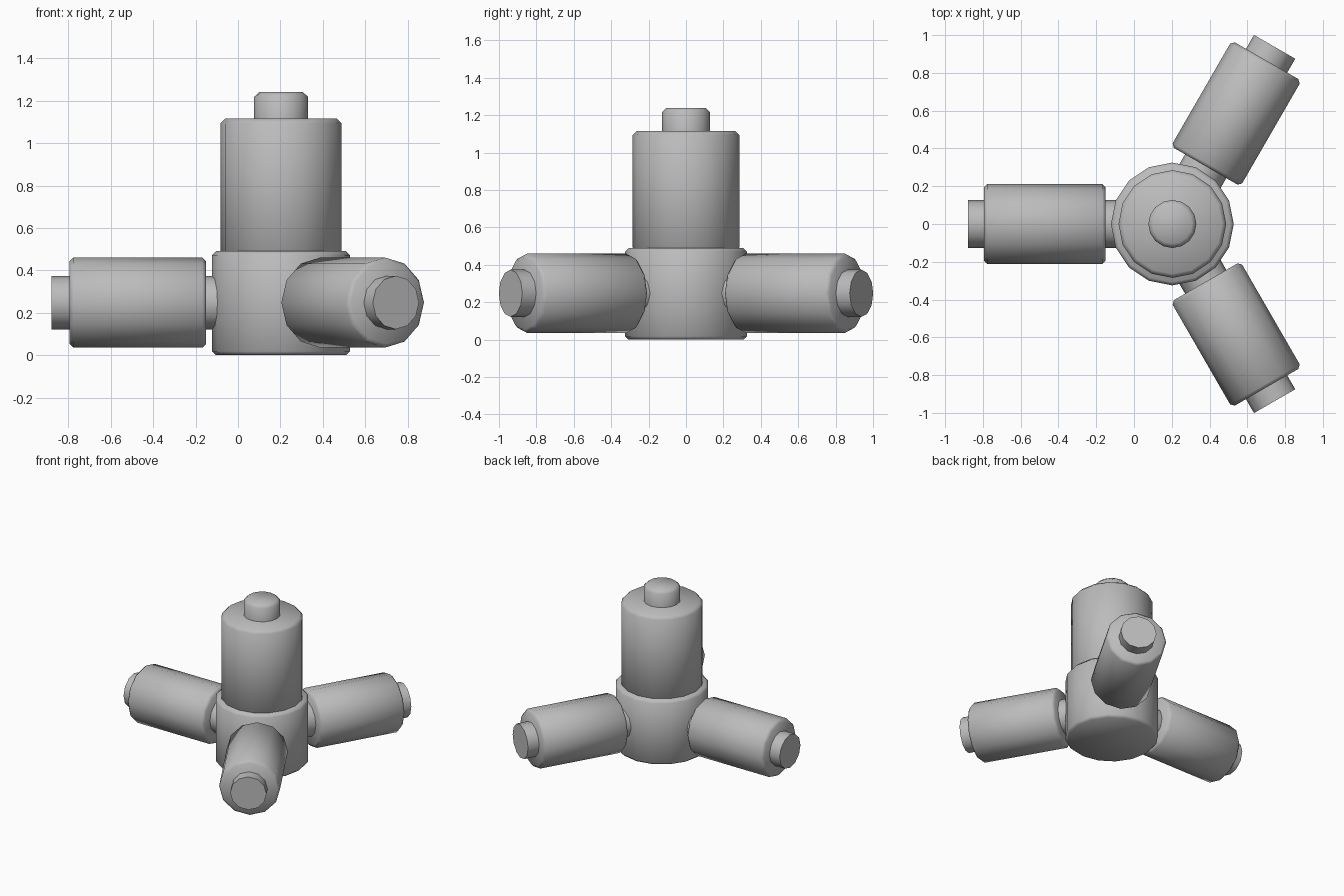
import bpy, bmesh, math
from mathutils import Matrix, Vector

if "Cube" in bpy.data.objects:
    bpy.data.objects.remove(bpy.data.objects["Cube"])

grey = bpy.data.materials.new("mid_grey")
grey.diffuse_color = (0.5, 0.5, 0.5, 1)
grey.use_nodes = True
grey.node_tree.nodes["Principled BSDF"].inputs["Base Color"].default_value = grey.diffuse_color

CX = 0.203      # hub axis
ARM_Z = 0.248   # arm axis height


def lathe(name, profile, sides, matrix, smooth=50):
    """Spin (radius, height) points round local z and cap both ends."""
    bm = bmesh.new()
    rings = []
    for r, h in profile:
        rings.append([bm.verts.new((r * math.cos(2 * math.pi * i / sides),
                                    r * math.sin(2 * math.pi * i / sides), h))
                      for i in range(sides)])
    for a, b in zip(rings, rings[1:]):
        for i in range(sides):
            j = (i + 1) % sides
            bm.faces.new((a[i], a[j], b[j], b[i]))
    bm.faces.new(rings[0][::-1])
    bm.faces.new(rings[-1])
    bm.transform(matrix)
    me = bpy.data.meshes.new(name)
    bm.to_mesh(me)
    bm.free()
    ob = bpy.data.objects.new(name, me)
    bpy.context.collection.objects.link(ob)
    me.materials.append(grey)
    bpy.ops.object.select_all(action='DESELECT')
    ob.select_set(True)
    bpy.context.view_layer.objects.active = ob
    bpy.ops.object.shade_smooth_by_angle(angle=math.radians(smooth))
    return ob


def drum(r, z0, z1, c):
    """Cylinder profile with chamfered rims."""
    return [(r - c, z0), (r, z0 + c), (r, z1 - c), (r - c, z1)]


# Upright stack: hub, tower and top knob
up = Matrix.Translation((CX, 0, 0))
lathe("hub", drum(0.325, 0, 0.49, 0.018), 16, up)
lathe("tower", drum(0.285, 0.47, 1.115, 0.022), 16, up)
lathe("top_knob", [(0.127, 1.09), (0.127, 1.218), (0.104, 1.24)], 16, up)

# Three arms spaced evenly round the hub
for k, angle in enumerate((60, 180, 300), 1):
    m = (Matrix.Translation((CX, 0, ARM_Z))
         @ Matrix.Rotation(math.radians(angle), 4, 'Z')
         @ Matrix.Rotation(math.radians(90), 4, 'Y'))
    lathe(f"arm_neck_{k}", [(0.126, 0.22), (0.126, 0.39)], 12, m)
    lathe(f"arm_body_{k}", drum(0.2125, 0.353, 0.998, 0.018), 12, m)
    lathe(f"arm_knob_{k}", [(0.126, 0.97), (0.126, 1.083)], 12, m)
